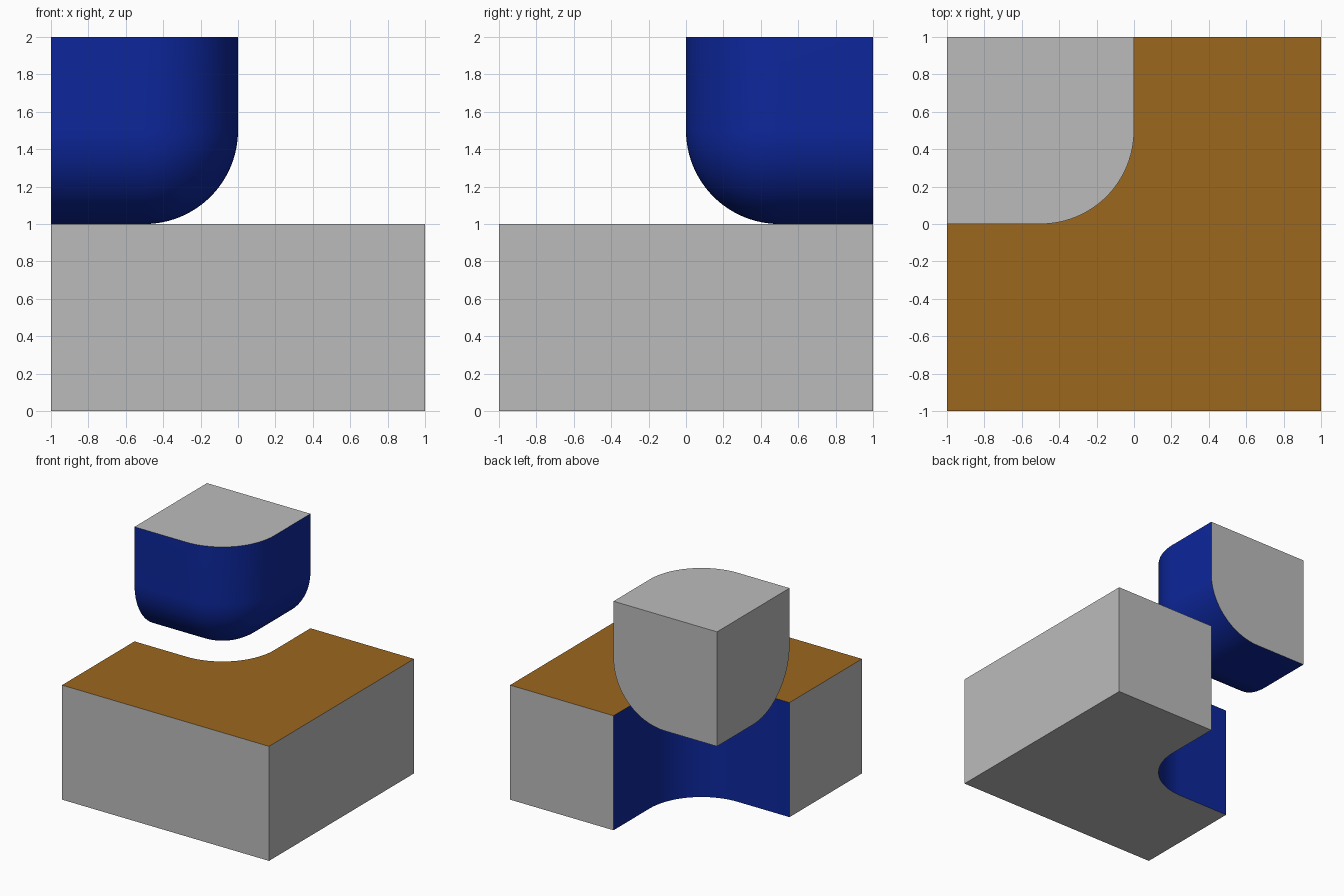
import bpy, bmesh
from math import radians, sin, cos
from mathutils import Vector

if "Cube" in bpy.data.objects:
    bpy.data.objects.remove(bpy.data.objects["Cube"])

R, SEGS = 0.5, 24


def material(name, color):
    mat = bpy.data.materials.new(name)
    mat.diffuse_color = (*color, 1)
    mat.use_nodes = True
    mat.node_tree.nodes["Principled BSDF"].inputs["Base Color"].default_value = mat.diffuse_color
    return mat


grey = material("grey", (0.5, 0.5, 0.5))
blue = material("blue", (0.004, 0.02, 0.33))
brown = material("brown", (0.33, 0.136, 0.0135))


def finish(name, bm, pick):
    """Turn a bmesh into an object; pick(face) gives the material slot."""
    bmesh.ops.recalc_face_normals(bm, faces=bm.faces)
    bm.normal_update()
    for f in bm.faces:
        f.material_index = pick(f)
    mesh = bpy.data.meshes.new(name)
    bm.to_mesh(mesh)
    bm.free()
    for mat in (grey, blue, brown):
        mesh.materials.append(mat)
    obj = bpy.data.objects.new(name, mesh)
    bpy.context.collection.objects.link(obj)
    bpy.ops.object.select_all(action='DESELECT')
    obj.select_set(True)
    bpy.context.view_layer.objects.active = obj
    bpy.ops.object.shade_smooth_by_angle(angle=radians(30))
    return obj


# Base block: square outline with a round-cornered notch at the back left
arc = [(-R + R * cos(a), R + R * sin(a))
       for a in (radians(-90 * i / SEGS) for i in range(SEGS + 1))]
outline = [(-1, -1), (1, -1), (1, 1), (0, 1)] + arc + [(-1, 0)]
bm = bmesh.new()
face = bm.faces.new([bm.verts.new((x, y, 0)) for x, y in outline])
top = bmesh.ops.extrude_face_region(bm, geom=[face])["geom"]
bmesh.ops.translate(bm, vec=(0, 0, 1),
                    verts=[v for v in top if isinstance(v, bmesh.types.BMVert)])


def base_slot(f):
    if f.normal.z > 0.9:
        return 2
    c = f.calc_center_median()
    in_notch = c.x < 0.01 and c.y > -0.01 and c.x > -0.99 and c.y < 0.99
    return 1 if in_notch and abs(f.normal.z) < 0.5 else 0


finish("base_block", bm, base_slot)

# Upper block: cube with the three edges at its inner lower corner rounded
bm = bmesh.new()
bmesh.ops.create_cube(bm, size=1)
bmesh.ops.translate(bm, vec=(-0.5, 0.5, 1.5), verts=bm.verts)
corner = min(bm.verts, key=lambda v: (v.co - Vector((0, 0, 1))).length)
bmesh.ops.bevel(bm, geom=list(corner.link_edges), offset=R, offset_type='OFFSET',
                segments=SEGS, profile=0.5, affect='EDGES')


def upper_slot(f):
    n = f.normal
    return 0 if max(n.z, n.y, -n.x) > 0.99 else 1


finish("upper_block", bm, upper_slot)
